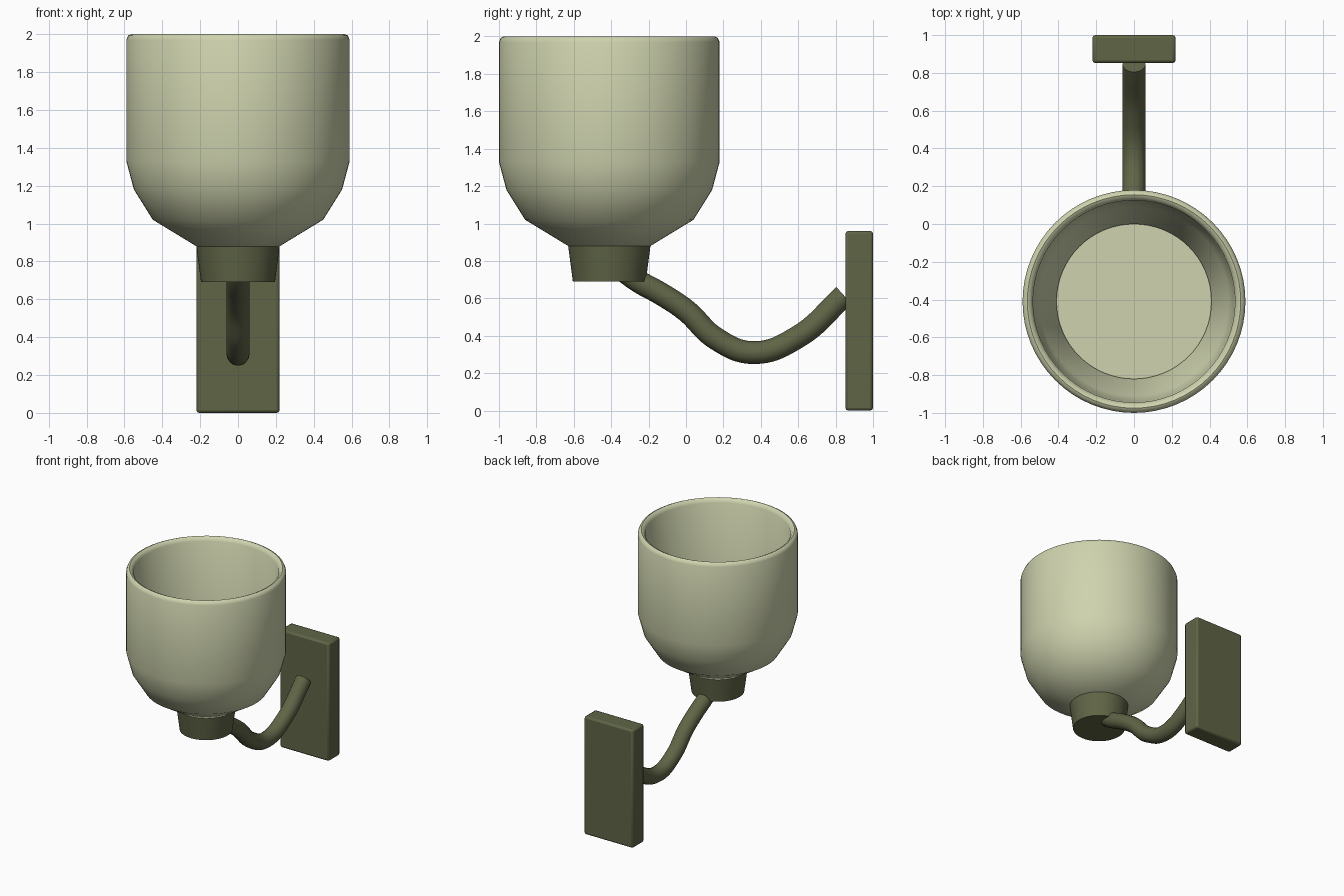
import bpy, bmesh, math

if "Cube" in bpy.data.objects:
    bpy.data.objects.remove(bpy.data.objects["Cube"])


def material(name, rgb):
    m = bpy.data.materials.new(name)
    m.diffuse_color = (*rgb, 1)
    m.use_nodes = True
    m.node_tree.nodes["Principled BSDF"].inputs["Base Color"].default_value = m.diffuse_color
    return m


GLASS = material("pale_cream_green", (0.62, 0.65, 0.42))
METAL = material("dark_olive", (0.115, 0.13, 0.062))
AXIS_Y = -0.41


def finish(obj, mat, angle=50):
    obj.data.materials.append(mat)
    bpy.ops.object.select_all(action='DESELECT')
    obj.select_set(True)
    bpy.context.view_layer.objects.active = obj
    bpy.ops.object.shade_smooth_by_angle(angle=math.radians(angle))


def lathe(name, profile, mat, steps=64):
    """Spin an (r, z) profile around the lamp axis; r = 0 ends close to a point."""
    bm = bmesh.new()
    vs = [bm.verts.new((r, 0, z)) for r, z in profile]
    es = [bm.edges.new(p) for p in zip(vs, vs[1:])]
    bmesh.ops.spin(bm, geom=vs + es, cent=(0, 0, 0), axis=(0, 0, 1),
                   angle=math.tau, steps=steps)
    bmesh.ops.remove_doubles(bm, verts=bm.verts, dist=1e-4)
    bmesh.ops.recalc_face_normals(bm, faces=bm.faces)
    me = bpy.data.meshes.new(name)
    bm.to_mesh(me)
    bm.free()
    obj = bpy.data.objects.new(name, me)
    obj.location.y = AXIS_Y
    bpy.context.collection.objects.link(obj)
    finish(obj, mat)


# Bowl shade: outer wall, rounded rim, inner wall and flat floor
lathe("shade", [(0, 0.88), (0.22, 0.88), (0.45, 1.02), (0.55, 1.18), (0.59, 1.33),
                (0.59, 1.97), (0.58, 1.993), (0.565, 2.0), (0.55, 1.993), (0.535, 1.97),
                (0.53, 1.35), (0.50, 1.21), (0.41, 1.06), (0.41, 1.04), (0, 1.04)], GLASS)

# Tapered collar under the shade
lathe("collar", [(0, 0.69), (0.195, 0.69), (0.22, 0.88), (0, 0.88)], METAL)

# Wall plate
bpy.ops.mesh.primitive_cube_add(size=1, location=(0, 0.926, 0.48))
plate = bpy.context.object
plate.name = "wall_plate"
plate.scale = (0.44, 0.148, 0.96)
bpy.ops.object.transform_apply(location=False, rotation=False, scale=True)
bev = plate.modifiers.new("bevel", 'BEVEL')
bev.width = 0.015
bev.segments = 2
finish(plate, METAL, 30)

# Curved arm from collar to plate
path = [(-0.36, 0.77), (-0.26, 0.695), (-0.13, 0.622), (0.0, 0.535), (0.16, 0.385),
        (0.36, 0.31), (0.60, 0.395), (0.845, 0.615)]
cu = bpy.data.curves.new("arm", 'CURVE')
cu.dimensions = '3D'
cu.bevel_depth = 0.061
cu.bevel_resolution = 6
cu.use_fill_caps = True
sp = cu.splines.new('BEZIER')
sp.bezier_points.add(len(path) - 1)
for bp, (y, z) in zip(sp.bezier_points, path):
    bp.co = (0, y, z)
    bp.handle_left_type = bp.handle_right_type = 'AUTO'
arm = bpy.data.objects.new("arm_curve", cu)
bpy.context.collection.objects.link(arm)
bpy.context.view_layer.update()
me = bpy.data.meshes.new_from_object(arm.evaluated_get(bpy.context.evaluated_depsgraph_get()))
bpy.data.objects.remove(arm)
arm = bpy.data.objects.new("arm", me)
me.materials.clear()
bpy.context.collection.objects.link(arm)
finish(arm, METAL)
